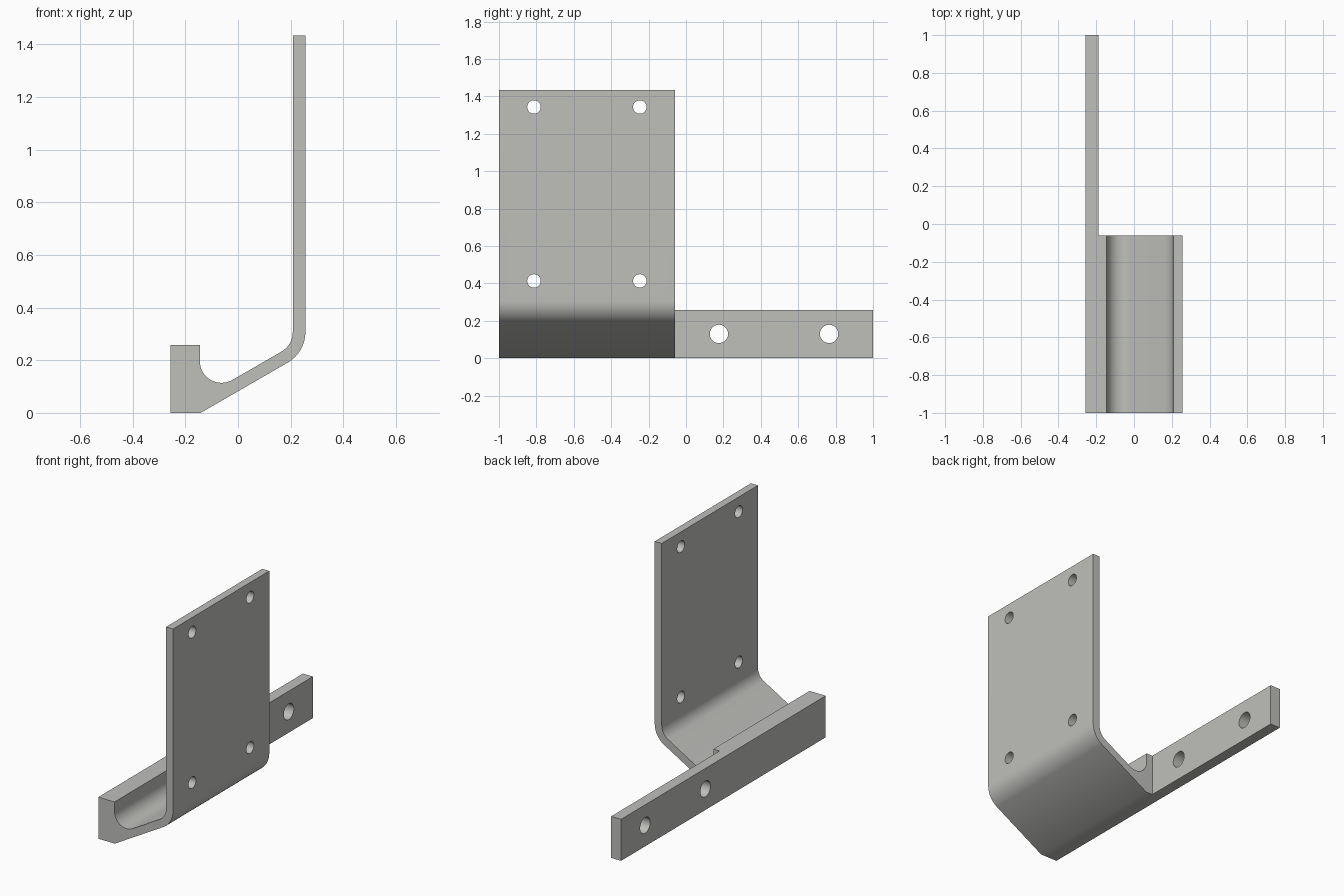
import bpy
import bmesh
import math
from mathutils import Vector, Matrix

if "Cube" in bpy.data.objects:
    bpy.data.objects.remove(bpy.data.objects["Cube"])

metal = bpy.data.materials.new("light_grey_metal")
metal.diffuse_color = (0.52, 0.52, 0.50, 1)
metal.use_nodes = True
metal.node_tree.nodes["Principled BSDF"].inputs["Base Color"].default_value = metal.diffuse_color


def rounded_profile(corners, steps=16):
    """Corners are (x, z, fillet radius); returns the outline with arcs."""
    points = []
    for i, (x, z, r) in enumerate(corners):
        p = Vector((x, z))
        if r == 0:
            points.append(p)
            continue
        a = (Vector(corners[i - 1][:2]) - p).normalized()
        b = (Vector(corners[(i + 1) % len(corners)][:2]) - p).normalized()
        half = a.angle(b) / 2
        centre = p + (a + b).normalized() * (r / math.sin(half))
        start = p + a * (r / math.tan(half)) - centre
        sweep = math.pi - 2 * half
        if a.x * b.y - a.y * b.x > 0:
            sweep = -sweep
        for k in range(steps + 1):
            points.append(centre + Matrix.Rotation(sweep * k / steps, 2) @ start)
    return points


def extrude_y(name, outline, y0, y1):
    bm = bmesh.new()
    face = bm.faces.new([bm.verts.new((p[0], y0, p[1])) for p in outline])
    ext = bmesh.ops.extrude_face_region(bm, geom=[face])
    moved = [v for v in ext["geom"] if isinstance(v, bmesh.types.BMVert)]
    bmesh.ops.translate(bm, verts=moved, vec=(0, y1 - y0, 0))
    bmesh.ops.recalc_face_normals(bm, faces=bm.faces)
    mesh = bpy.data.meshes.new(name)
    bm.to_mesh(mesh)
    bm.free()
    mesh.materials.append(metal)
    ob = bpy.data.objects.new(name, mesh)
    bpy.context.collection.objects.link(ob)
    return ob


def hole_cutter(x, y, z, r):
    bpy.ops.mesh.primitive_cylinder_add(vertices=48, radius=r, depth=0.2,
                                        location=(x, y, z),
                                        rotation=(0, math.pi / 2, 0))
    ob = bpy.context.object
    ob.name = "hole_cutter"
    ob.data.materials.append(metal)
    return ob


def combine(target, other, operation):
    bpy.context.view_layer.objects.active = target
    mod = target.modifiers.new("combine", "BOOLEAN")
    mod.operation = operation
    mod.solver = "EXACT"
    mod.object = other
    bpy.ops.object.modifier_apply(modifier=mod.name)
    bpy.data.objects.remove(other)


# Bent plate with hooked jaw: sloped floor at 30 degrees, 0.048 thick
LEFT, RIGHT, WALL, TOE = -0.256, 0.256, -0.145, -0.142
THICK, LIP, TOP, END = 0.048, 0.257, 1.434, -0.06
slope = math.tan(math.radians(30))
lift = THICK / math.cos(math.radians(30))
inner = RIGHT - THICK
corners = [
    (LEFT, 0, 0), (TOE, 0, 0),
    (RIGHT, (RIGHT - TOE) * slope, 0.134), (RIGHT, TOP, 0), (inner, TOP, 0),
    (inner, (inner - TOE) * slope + lift, 0.086),
    (WALL, (WALL - TOE) * slope + lift, 0.0825),
    (WALL, LIP, 0), (LEFT, LIP, 0),
]
bracket = extrude_y("bracket", rounded_profile(corners), -1, END)

# Long thin mounting rail joined to the jaw
rail = extrude_y("rail", [(LEFT, 0), (-0.188, 0), (-0.188, LIP), (LEFT, LIP)], END, 1)
combine(bracket, rail, "UNION")

# Four plate holes and two larger rail holes
for y in (-0.813, -0.247):
    for z in (0.413, 1.343):
        combine(bracket, hole_cutter(0.232, y, z, 0.036), "DIFFERENCE")
for y in (0.176, 0.765):
    combine(bracket, hole_cutter(-0.222, y, 0.13, 0.049), "DIFFERENCE")

# Smooth the bends and holes, keep corners crisp
bpy.ops.object.select_all(action="DESELECT")
bracket.select_set(True)
bpy.context.view_layer.objects.active = bracket
bpy.ops.object.shade_smooth_by_angle(angle=math.radians(30))
